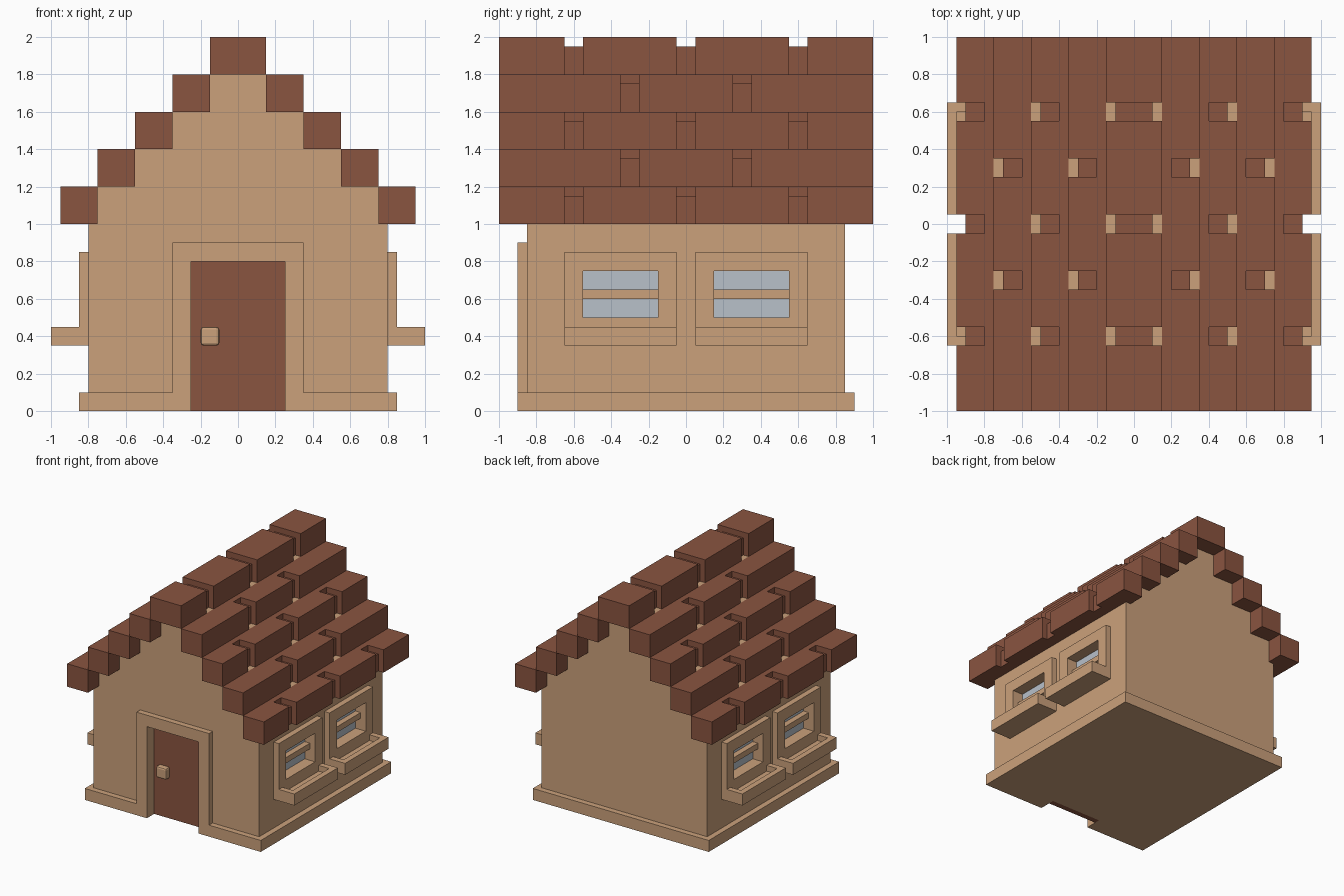
import bpy, bmesh

if "Cube" in bpy.data.objects:
    bpy.data.objects.remove(bpy.data.objects["Cube"])

def material(name, rgb):
    m = bpy.data.materials.new(name)
    m.diffuse_color = (*rgb, 1)
    m.use_nodes = True
    m.node_tree.nodes["Principled BSDF"].inputs["Base Color"].default_value = m.diffuse_color
    return m

TAN = material("tan_plaster", (0.597, 0.356, 0.198))
BROWN = material("red_brown_tile", (0.254, 0.089, 0.051))
GLASS = material("pale_glass", (0.479, 0.533, 0.591))

def finish(name, bm, mat):
    bmesh.ops.recalc_face_normals(bm, faces=bm.faces)
    me = bpy.data.meshes.new(name)
    bm.to_mesh(me)
    bm.free()
    ob = bpy.data.objects.new(name, me)
    bpy.context.collection.objects.link(ob)
    if mat:
        me.materials.append(mat)
    return ob

def boxes(name, spans, mat):
    """One object made of boxes given as (x0, x1, y0, y1, z0, z1)."""
    bm = bmesh.new()
    for x0, x1, y0, y1, z0, z1 in spans:
        vs = bmesh.ops.create_cube(bm, size=1)["verts"]
        for v in vs:
            v.co = ((x0 + x1) / 2 + v.co.x * (x1 - x0),
                    (y0 + y1) / 2 + v.co.y * (y1 - y0),
                    (z0 + z1) / 2 + v.co.z * (z1 - z0))
    return finish(name, bm, mat)

def sided(s, x0, x1, *rest):
    """Box span on the right (s = 1) or mirrored to the left (s = -1)."""
    return (min(s * x0, s * x1), max(s * x0, s * x1), *rest)

SIDES = [(1, "right"), (-1, "left")]
WINDOWS = [(-0.35, "front"), (0.35, "back")]

# Cutter for the doorway and the four window openings
holes = [(-0.25, 0.25, -1.0, -0.75, -0.1, 0.8)]
holes += [sided(s, 0.70, 0.9, c - 0.2, c + 0.2, 0.5, 0.75)
          for s, _ in SIDES for c, _ in WINDOWS]
cutter = boxes("opening_cutter", holes, None)
cutter.hide_render = True
cutter.hide_viewport = True
cutter.display_type = 'WIRE'

def cut(ob):
    mod = ob.modifiers.new("openings", 'BOOLEAN')
    mod.operation = 'DIFFERENCE'
    mod.solver = 'EXACT'
    mod.object = cutter

# House body: stepped gable profile pulled along y
half = [(0.8, 0.1), (0.8, 1.0)]
for k in range(4):
    half += [(0.75 - 0.2 * k, 1 + 0.2 * k), (0.75 - 0.2 * k, 1.2 + 0.2 * k)]
profile = half + [(-x, z) for x, z in reversed(half)]
bm = bmesh.new()
face = bm.faces.new([bm.verts.new((x, -0.85, z)) for x, z in profile])
new = bmesh.ops.extrude_face_region(bm, geom=[face])["geom"]
bmesh.ops.translate(bm, vec=(0, 1.7, 0),
                    verts=[g for g in new if isinstance(g, bmesh.types.BMVert)])
cut(finish("house_walls", bm, TAN))

# Plinth, door surround, door
cut(boxes("plinth", [(-0.85, 0.85, -0.9, 0.9, 0, 0.1)], TAN))
cut(boxes("door_frame", [(-0.35, 0.35, -0.9, -0.85, 0.1, 0.9)], TAN))
boxes("door", [(-0.25, 0.25, -0.8, -0.75, 0, 0.8)], BROWN)

# Door handle with softened corners
handle = boxes("door_handle", [(-0.2, -0.1, -0.85, -0.79, 0.35, 0.45)], TAN)
bev = handle.modifiers.new("soft_edges", 'BEVEL')
bev.width = 0.015
bev.segments = 2

# Windows: frame, glass, crossbar and planter box
for s, side in SIDES:
    for c, place in WINDOWS:
        tag = f"{side}_{place}"
        a, b = c - 0.3, c + 0.3
        cut(boxes(f"window_frame_{tag}", [sided(s, 0.8, 0.85, a, b, 0.45, 0.85)], TAN))
        boxes(f"window_glass_{tag}", [sided(s, 0.70, 0.75, c - 0.2, c + 0.2, 0.5, 0.75)], GLASS)
        boxes(f"window_bar_{tag}", [sided(s, 0.75, 0.8, c - 0.2, c + 0.2, 0.6, 0.65)], TAN)
        boxes(f"planter_{tag}", [
            sided(s, 0.8, 1.0, a, b, 0.35, 0.40),
            sided(s, 0.8, 0.85, a, b, 0.40, 0.45),
            sided(s, 0.95, 1.0, a, b, 0.40, 0.45),
            sided(s, 0.85, 0.95, a, a + 0.05, 0.40, 0.45),
            sided(s, 0.85, 0.95, b - 0.05, b, 0.40, 0.45)], TAN)

# Roof rows: tiles separated by shallow grooves, staggered row by row
def row(name, x_in, x_out, z, gaps, s, ridge=False):
    ends = [-1.0] + [e for g in gaps for e in (g - 0.05, g + 0.05)] + [1.0]
    spans = [sided(s, x_in, x_out, ends[i], ends[i + 1], z, z + 0.2)
             for i in range(0, len(ends), 2)]
    for g in gaps:
        y = (g - 0.05, g + 0.05)
        if ridge:
            spans.append((x_in + 0.05, x_out - 0.05, *y, z, z + 0.15))
        else:
            spans.append(sided(s, x_in + 0.05, x_out - 0.05, *y, z, z + 0.15))
            spans.append(sided(s, x_in, x_in + 0.05, *y, z, z + 0.2))
    boxes(name, spans, BROWN)

EVEN, ODD = (-0.6, 0, 0.6), (-0.3, 0.3)
for k in range(4):
    for s, side in SIDES:
        row(f"roof_row_{k + 1}_{side}", 0.75 - 0.2 * k, 0.95 - 0.2 * k,
            1 + 0.2 * k, ODD if k % 2 else EVEN, s)
row("roof_ridge", -0.15, 0.15, 1.8, EVEN, 1, ridge=True)
